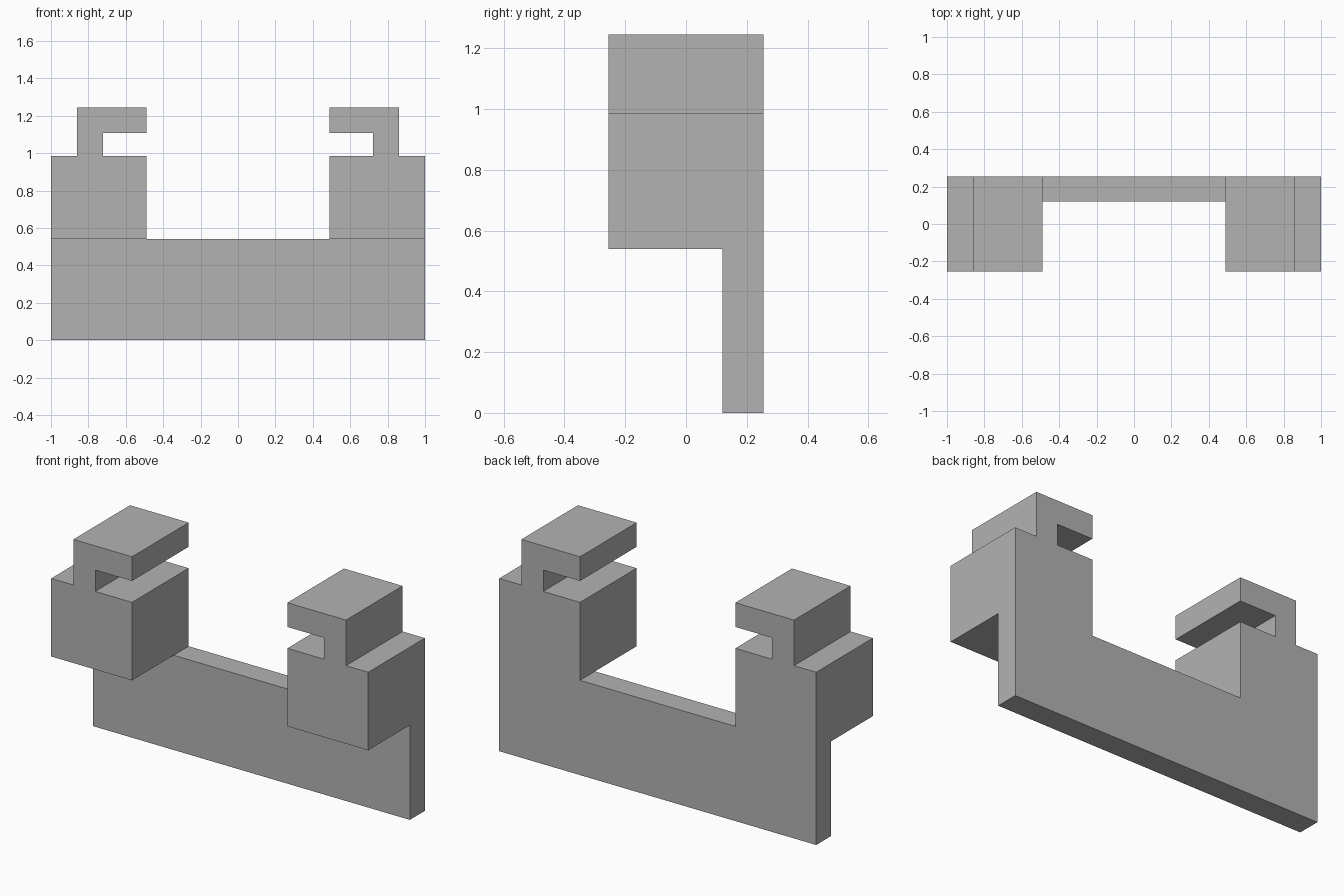
import bpy
import bmesh
from mathutils import Vector

cube = bpy.data.objects.get("Cube")
if cube:
    bpy.data.objects.remove(cube, do_unlink=True)

BACK, PLATE_FRONT, FRONT = 0.255, 0.12, -0.255
SHELF = 0.54      # top of the back plate, underside of the blocks
INNER = 0.49      # inner edge of the blocks

# Half profile of a block with its hooked top, starting at the inner shelf
hook = [(INNER, SHELF), (1, SHELF), (1, 0.985), (0.86, 0.985), (0.86, 1.245),
        (INNER, 1.245), (INNER, 1.107), (0.722, 1.107), (0.722, 0.985), (INNER, 0.985)]
plate = [(-1, 0), (1, 0), (1, SHELF), (INNER, SHELF), (-INNER, SHELF), (-1, SHELF)]

bm = bmesh.new()


def add_profile(points):
    bm.faces.new([bm.verts.new((x, BACK, z)) for x, z in points])


def extrude_to(faces, y):
    new = bmesh.ops.extrude_face_region(bm, geom=faces)["geom"]
    for v in new:
        if isinstance(v, bmesh.types.BMVert):
            v.co.y = y
    return [f for f in new if isinstance(f, bmesh.types.BMFace)]


# Full silhouette, extruded to the plate thickness
add_profile(plate)
add_profile(hook)
add_profile([(-x, z) for x, z in reversed(hook)])
bmesh.ops.remove_doubles(bm, verts=bm.verts[:], dist=0.0001)
caps = extrude_to(bm.faces[:], PLATE_FRONT)

# Hooked blocks continue forward over the plate
extrude_to([f for f in caps if f.calc_center_bounds().z > SHELF], FRONT)

# Merge coplanar faces and fix normals
bmesh.ops.recalc_face_normals(bm, faces=bm.faces[:])
bmesh.ops.dissolve_limit(bm, angle_limit=0.01, verts=bm.verts[:], edges=bm.edges[:])
bmesh.ops.recalc_face_normals(bm, faces=bm.faces[:])

mesh = bpy.data.meshes.new("hooked_bracket")
bm.to_mesh(mesh)
bm.free()
bracket = bpy.data.objects.new("hooked_bracket", mesh)
bpy.context.collection.objects.link(bracket)

# Plain grey finish
grey = bpy.data.materials.new("plain_grey")
grey.use_nodes = True
colour = (0.45, 0.45, 0.45, 1)
grey.diffuse_color = colour
grey.node_tree.nodes["Principled BSDF"].inputs["Base Color"].default_value = colour
mesh.materials.append(grey)
